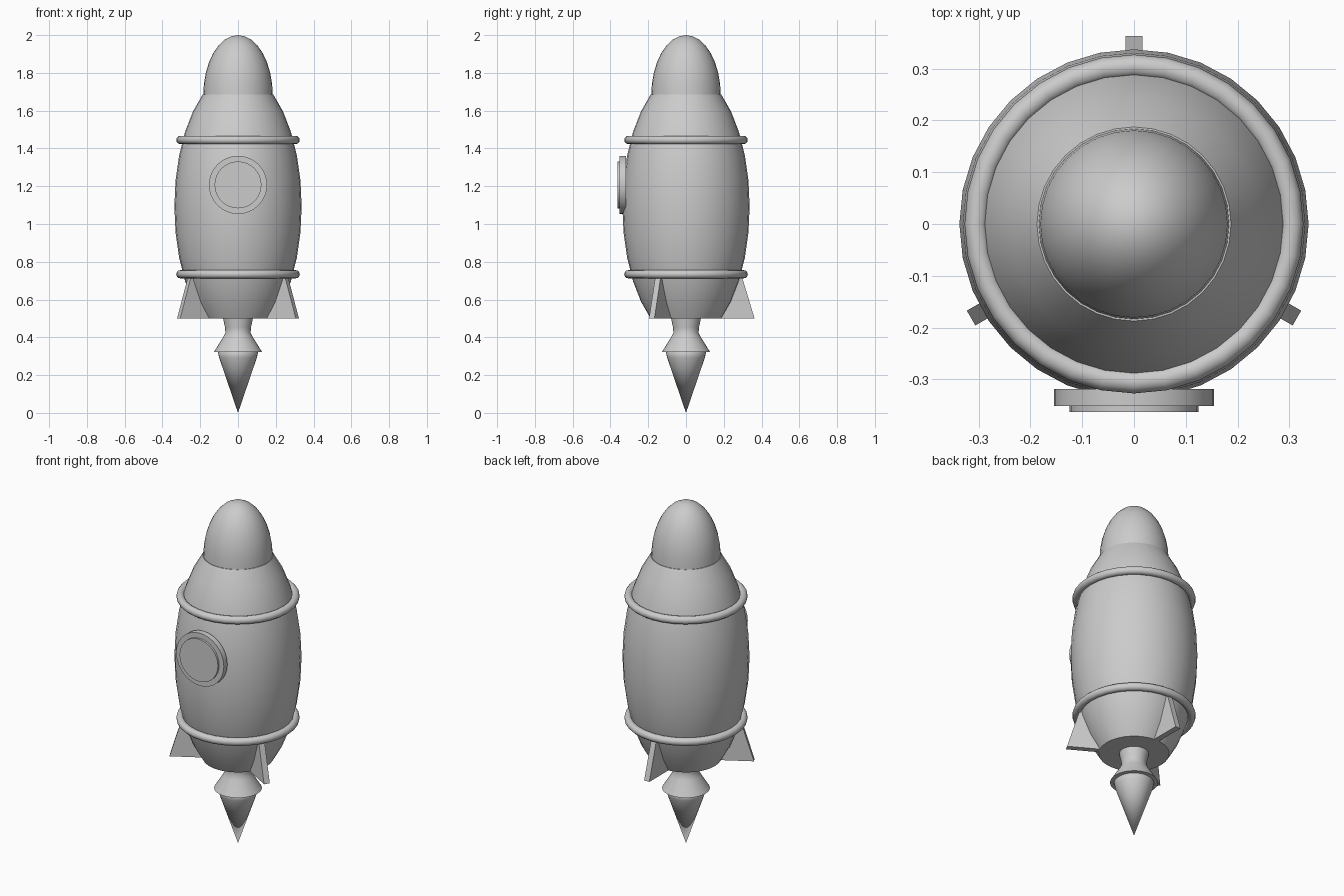
import bpy, bmesh, math
from mathutils import Matrix, Vector

if "Cube" in bpy.data.objects:
    bpy.data.objects.remove(bpy.data.objects["Cube"])

SEG = 32
grey = bpy.data.materials.new("plain grey")
grey.diffuse_color = (0.6, 0.6, 0.6, 1)
grey.use_nodes = True
grey.node_tree.nodes["Principled BSDF"].inputs["Base Color"].default_value = grey.diffuse_color


def finish(name, bm, smooth=True, angle=42):
    bmesh.ops.recalc_face_normals(bm, faces=bm.faces)
    me = bpy.data.meshes.new(name)
    bm.to_mesh(me)
    bm.free()
    if smooth:
        me.shade_smooth()
        me.set_sharp_from_angle(angle=math.radians(angle))
    me.materials.append(grey)
    ob = bpy.data.objects.new(name, me)
    bpy.context.collection.objects.link(ob)
    return ob


def lathe(name, profile, closed=False, seg=SEG, angle=42, matrix=None):
    """Spin (radius, z) points round z; closed=True joins last point to first."""
    bm = bmesh.new()
    rows = []
    for r, z in profile:
        n = 1 if r < 1e-5 else seg
        rows.append([bm.verts.new((r * math.cos(math.tau * i / seg),
                                   r * math.sin(math.tau * i / seg), z)) for i in range(n)])
    pairs = list(zip(rows, rows[1:])) + ([(rows[-1], rows[0])] if closed else [])
    for a, b in pairs:
        for i in range(seg):
            j = (i + 1) % seg
            quad = [a[i % len(a)], a[j % len(a)], b[j % len(b)], b[i % len(b)]]
            bm.faces.new(list(dict.fromkeys(quad)))
    if not closed:
        for row in (rows[0], rows[-1]):
            if len(row) > 1:
                bm.faces.new(row)
    if matrix:
        bm.transform(matrix)
    return finish(name, bm, angle=angle)


# Hull: stretched sphere with both ends cut off
MID, RAD, HALF = 1.0925, 0.337, 0.7125
step = math.pi / 16
lathe("hull", [(RAD * math.sin(k * step), MID - HALF * math.cos(k * step))
               for k in range(3, 14)])

# Nose dome
lathe("nose", [(0.184 * math.cos(k * step), 1.68 + 0.32 * math.sin(k * step))
               for k in range(9)])

# Two raised bands
for name, z in (("upper_band", 1.445), ("lower_band", 0.734)):
    lathe(name, [(0.305 + 0.022 * math.cos(math.tau * k / 12),
                  z + 0.022 * math.sin(math.tau * k / 12)) for k in range(12)], closed=True)

# Porthole on the front: frame and pane
to_front = Matrix.Translation((0, 0, 1.207)) @ Matrix.Rotation(math.pi / 2, 4, 'X')
lathe("window_frame", [(0.154, 0.318), (0.154, 0.351)], matrix=to_front)
lathe("window_pane", [(0.124, 0.33), (0.124, 0.363)], matrix=to_front)

# Three fins, each a thin extruded outline
outline = [(0.15, 0.50), (0.363, 0.50), (0.298, 0.715), (0.26, 0.735), (0.15, 0.70)]
for n, deg in enumerate((90, 210, 330), 1):
    bm = bmesh.new()
    face = bm.faces.new([bm.verts.new((r, -0.0165, z)) for r, z in outline])
    ext = bmesh.ops.extrude_face_region(bm, geom=[face])
    bmesh.ops.translate(bm, vec=Vector((0, 0.033, 0)),
                        verts=[v for v in ext["geom"] if isinstance(v, bmesh.types.BMVert)])
    bm.transform(Matrix.Rotation(math.radians(deg), 4, 'Z'))
    finish(f"fin_{n}", bm, smooth=False)

# Engine nozzle and exhaust flame
lathe("nozzle", [(0.08, 0.52), (0.078, 0.495), (0.068, 0.45), (0.067, 0.425),
                 (0.078, 0.402), (0.127, 0.323)])
lathe("flame", [(0.08, 0.35), (0.106, 0.32), (0.1, 0.293), (0.0, 0.0)], angle=60)
